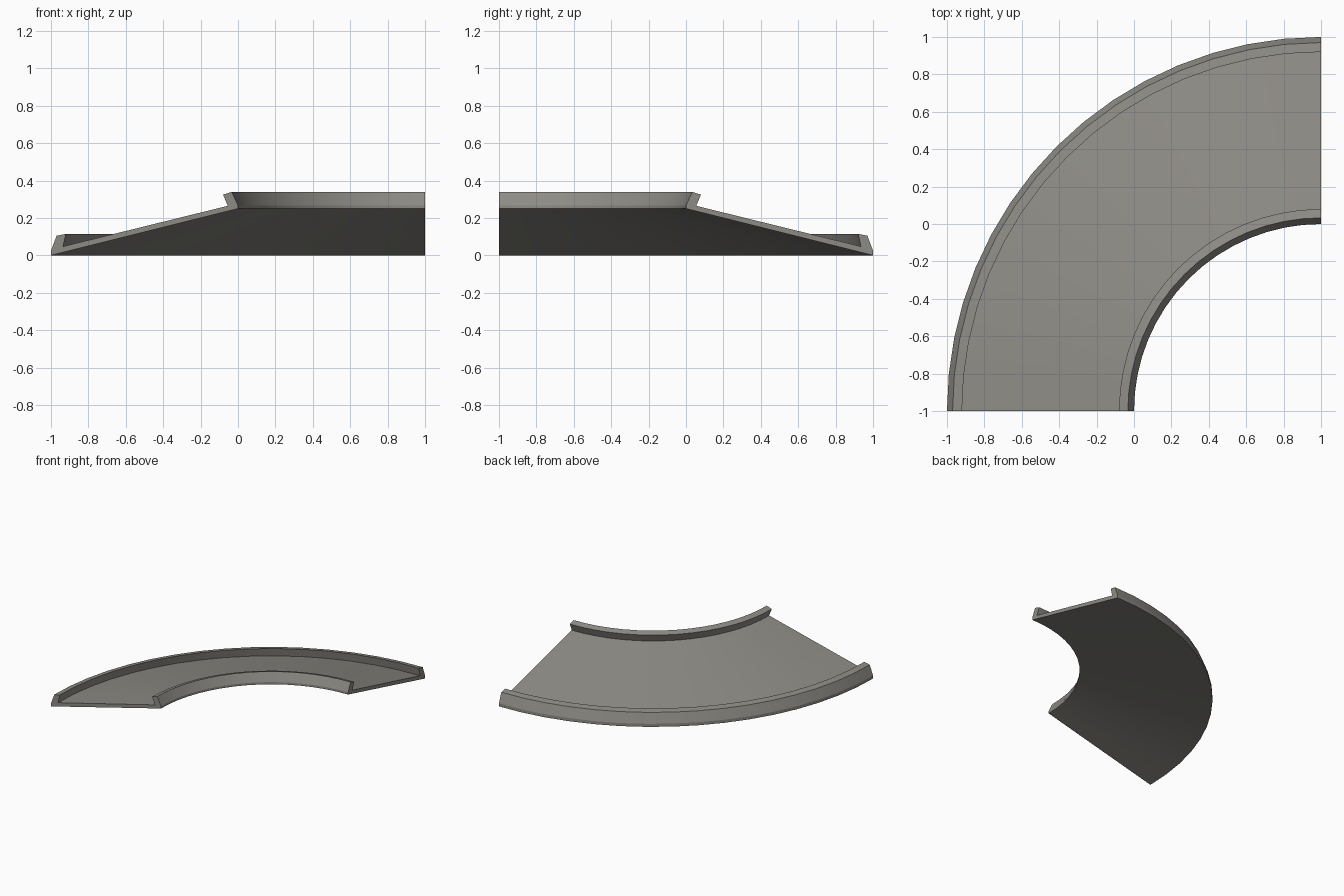
import bpy, bmesh, math

if "Cube" in bpy.data.objects:
    bpy.data.objects.remove(bpy.data.objects["Cube"])

STEPS = 16            # facets in the quarter turn
CENTRE = (1.0, -1.0)  # centre of the bend

# cross-section (radius, height): tilted slab with a curb on each edge
profile = [
    (2.00, 0.000), (2.00, 0.025), (1.97, 0.105), (1.92, 0.115), (1.935, 0.048),
    (1.055, 0.265), (1.08, 0.325), (1.033, 0.34), (1.00, 0.268), (1.00, 0.25),
]

stone = bpy.data.materials.new("warm grey")
stone.diffuse_color = (0.27, 0.26, 0.235, 1)
stone.use_nodes = True
stone.node_tree.nodes["Principled BSDF"].inputs["Base Color"].default_value = stone.diffuse_color

# sweep the section round the quarter turn
bm = bmesh.new()
rings = []
for i in range(STEPS + 1):
    a = math.pi / 2 * (1 + i / STEPS)
    rings.append([bm.verts.new((CENTRE[0] + r * math.cos(a),
                                CENTRE[1] + r * math.sin(a), z)) for r, z in profile])
n = len(profile)
for a, b in zip(rings, rings[1:]):
    for j in range(n):
        k = (j + 1) % n
        bm.faces.new((a[j], a[k], b[k], b[j]))

# end caps
bm.faces.new(rings[0])
bm.faces.new(rings[-1])
bmesh.ops.recalc_face_normals(bm, faces=bm.faces)

mesh = bpy.data.meshes.new("banked_curve")
bm.to_mesh(mesh)
bm.free()
mesh.materials.append(stone)
obj = bpy.data.objects.new("banked_curve", mesh)
bpy.context.collection.objects.link(obj)
bpy.context.view_layer.objects.active = obj
obj.select_set(True)
bpy.ops.object.shade_smooth_by_angle(angle=math.radians(20))
